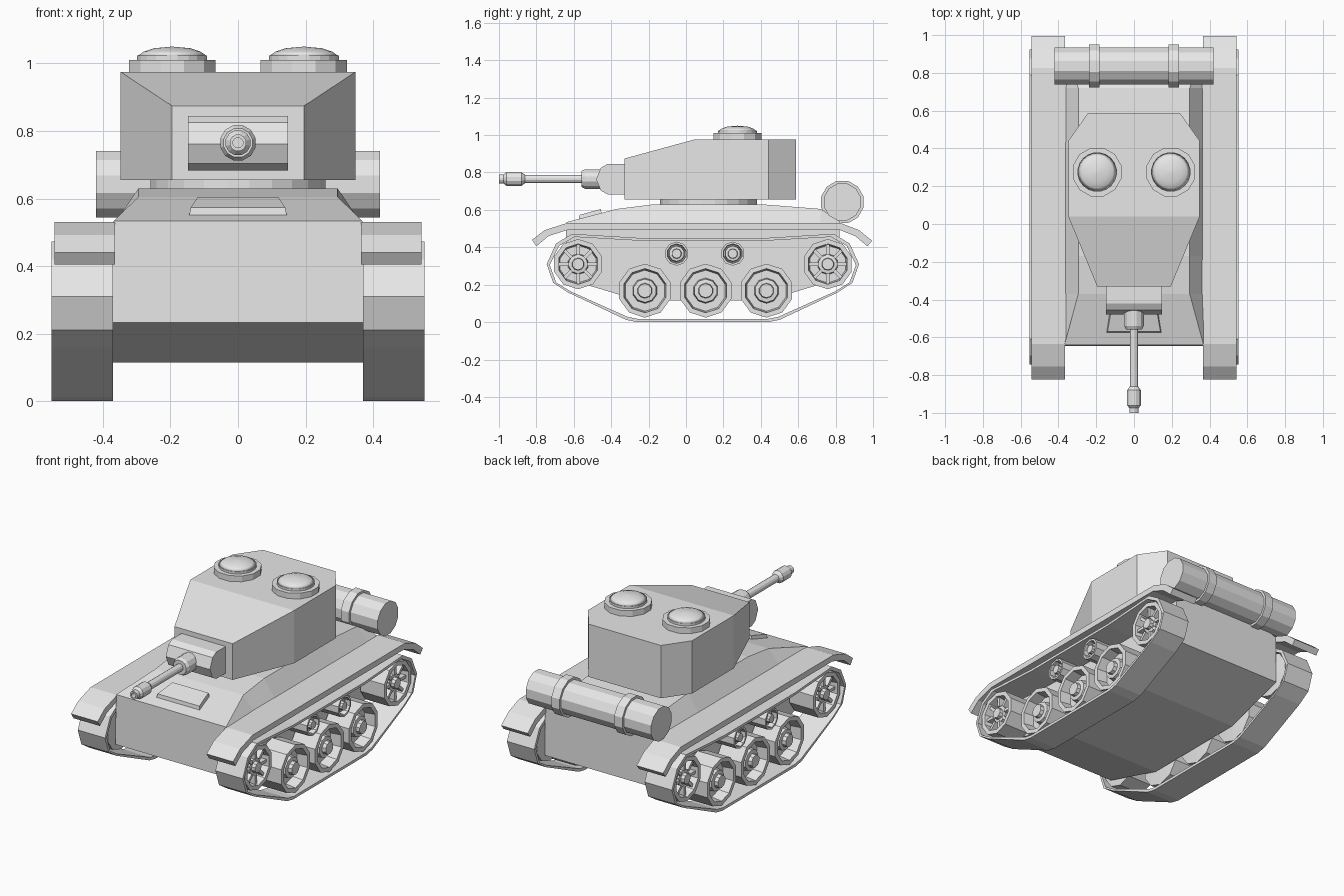
import bpy, bmesh
from math import sin, cos, pi
from mathutils import Matrix, Vector

old = bpy.data.objects.get("Cube")
if old:
    bpy.data.objects.remove(old, do_unlink=True)

# One plain grey for the whole model
grey = bpy.data.materials.new("plain grey")
grey.use_nodes = True
colour = (0.8, 0.8, 0.8, 1)
grey.diffuse_color = colour
grey.node_tree.nodes["Principled BSDF"].inputs["Base Color"].default_value = colour


def finish(name, bm, mirror=False, smooth=False):
    bmesh.ops.remove_doubles(bm, verts=bm.verts, dist=0.0002)
    bmesh.ops.recalc_face_normals(bm, faces=bm.faces)
    mesh = bpy.data.meshes.new(name)
    bm.to_mesh(mesh)
    bm.free()
    mesh.materials.append(grey)
    for p in mesh.polygons:
        p.use_smooth = smooth
    obj = bpy.data.objects.new(name, mesh)
    bpy.context.scene.collection.objects.link(obj)
    if mirror:
        obj.modifiers.new("Mirror", "MIRROR").use_axis[0] = True
    return obj


def loft(bm, rings, closed=False):
    """Skin a list of equal rings; cap both ends unless the list closes on itself."""
    rows = [[bm.verts.new(p) for p in ring] for ring in rings]
    n = len(rows[0])
    pairs = list(zip(rows, rows[1:]))
    if closed:
        pairs.append((rows[-1], rows[0]))
    for a, b in pairs:
        for i in range(n):
            j = (i + 1) % n
            bm.faces.new((a[i], a[j], b[j], b[i]))
    if not closed:
        bm.faces.new(rows[0])
        bm.faces.new(rows[-1])


def side_prism(name, profile, x0, x1, mirror=False):
    """Extrude a (y, z) outline along x."""
    bm = bmesh.new()
    loft(bm, [[(x, y, z) for y, z in profile] for x in (x0, x1)])
    return finish(name, bm, mirror)


def lathe(name, profile, centre, axis, sides, mirror=False, smooth=False):
    """Spin (radius, distance) pairs about an axis through centre."""
    def place(r, d, t):
        u, v = r * cos(t), r * sin(t)
        local = {"x": (d, u, v), "y": (u, d, v), "z": (u, v, d)}[axis]
        return Vector(local) + Vector(centre)
    bm = bmesh.new()
    angles = [(i + 0.5) * 2 * pi / sides for i in range(sides)]
    loft(bm, [[place(max(r, 0.0005), d, t) for t in angles] for r, d in profile])
    return finish(name, bm, mirror, smooth)


# Hull: lower tub and tapered upper deck
side_prism("hull_tub", [(-0.64, 0.53), (-0.645, 0.233), (-0.25, 0.115),
                        (0.43, 0.115), (0.82, 0.233), (0.82, 0.53)], -0.37, 0.37)
deck = [(-0.64, 0.368, 0.534), (-0.37, 0.295, 0.605), (-0.17, 0.295, 0.63),
        (0.4, 0.295, 0.63), (0.72, 0.295, 0.605), (0.82, 0.33, 0.54)]
bm = bmesh.new()
loft(bm, [[(-0.37, y, 0.52), (-w, y, z), (w, y, z), (0.37, y, 0.52)] for y, w, z in deck])
finish("hull_deck", bm)

# Driver hatch lying on the sloped front deck
bm = bmesh.new()
loft(bm, [[(-w, y0, z0 + h), (w, y0, z0 + h), (v, y1, z1 + h), (-v, y1, z1 + h)]
          for w, v, y0, z0, y1, z1, h in
          ((0.147, 0.128, -0.575, 0.55, -0.45, 0.583, -0.01),
           (0.14, 0.12, -0.57, 0.553, -0.455, 0.584, 0.02))])
finish("driver_hatch", bm)

# Fenders with drooping ends
upper = [(-0.823, 0.44), (-0.755, 0.492), (-0.635, 0.53), (0.825, 0.53), (0.925, 0.492), (0.995, 0.435)]
lower = [(0.97, 0.405), (0.905, 0.46), (0.815, 0.495), (-0.625, 0.495), (-0.735, 0.46), (-0.8, 0.405)]
side_prism("fender", upper + lower, 0.365, 0.543, True)

# Tracks: half outline mirrored about the wheelbase middle
MID = 0.09
half = [(0.34, 0.45), (0.7, 0.472), (0.785, 0.42), (0.835, 0.31), (0.8, 0.21),
        (0.72, 0.158), (0.41, 0.012), (0.35, 0)]
outline = half + [(-y, z) for y, z in reversed(half)]
bm = bmesh.new()
loft(bm, [[(x, MID + y * s, 0.235 + (z - 0.235) * t)
           for x, s, t in ((0.37, 1, 1), (0.553, 1, 1), (0.553, 0.98, 0.93), (0.37, 0.98, 0.93))]
          for y, z in outline], closed=True)
finish("track", bm, mirror=True)


# Wheels: dished rims with a raised hub
def wheel(name, y, z, r, rim, hub):
    lathe(name, [(0, 0.37), (r, 0.38), (r, 0.54), (rim, 0.54), (rim * 0.93, 0.475),
                 (hub, 0.475), (hub * 0.92, 0.515), (hub * 0.6, 0.518),
                 (hub * 0.55, 0.54), (0, 0.54)], (0, y, z), "x", 10, True)


for i, y in enumerate((-0.22, 0.105, 0.43)):
    wheel(f"road_wheel_{i + 1}", y, 0.168, 0.144, 0.118, 0.068)
for i, y in enumerate((-0.05, 0.25)):
    wheel(f"return_roller_{i + 1}", y, 0.366, 0.064, 0.052, 0.045)

# Spoked end wheels
for name, y in (("front_sprocket", -0.577), ("rear_idler", 0.758)):
    wheel(name, y, 0.31, 0.134, 0.108, 0.056)
    bm = bmesh.new()
    for k in range(8):
        turn = Matrix.Rotation(k * pi / 4, 4, "X")
        size = Matrix.Diagonal((0.05, 0.018, 0.062, 1))
        bmesh.ops.create_cube(bm, size=1, matrix=Matrix.Translation((0.5, y, 0.31)) @ turn
                              @ Matrix.Translation((0, 0, 0.08)) @ size)
    finish(name + "_spokes", bm, mirror=True)

# Turret: ring and faceted body with a sloping front roof
lathe("turret_ring", [(0, 0.6), (0.262, 0.6), (0.262, 0.66), (0, 0.66)], (0, 0.12, 0), "z", 24)
plan = [(0.195, -0.33), (0.348, 0.04), (0.348, 0.44), (0.243, 0.588)]
plan = plan + [(-x, y) for x, y in reversed(plan)]
bm = bmesh.new()
rows = [[bm.verts.new((x, y, z if z < 0.7 or y > 0 else 0.874)) for x, y in plan]
        for z in (0.655, 0.975)]
bottom, top = rows
for i in range(8):
    j = (i + 1) % 8
    bm.faces.new((bottom[i], bottom[j], top[j], top[i]))
bm.faces.new(bottom)
bm.faces.new((top[0], top[1], top[6], top[7]))
bm.faces.new(top[1:7])
finish("turret_body", bm)

# Twin cupolas with domed lids
spot = (0.195, 0.275, 0)
lathe("cupola_base", [(0, 0.96), (0.133, 0.96), (0.133, 1.01), (0, 1.01)], spot, "z", 12, True)
lathe("cupola_rim", [(0, 1), (0.105, 1), (0.105, 1.023), (0, 1.023)], spot, "z", 20, True)
lathe("cupola_dome", [(0.104, 1.022), (0.085, 1.035), (0.055, 1.045), (0, 1.05)],
      spot, "z", 20, True, True)

# Gun: mantlet, collar, barrel and muzzle
side_prism("gun_mantlet", [(-0.32, 0.683), (-0.42, 0.683), (-0.455, 0.703), (-0.48, 0.762),
                           (-0.455, 0.825), (-0.42, 0.845), (-0.32, 0.845)], -0.148, 0.148)
bore = (0, 0, 0.765)
lathe("gun_collar", [(0, -0.42), (0.054, -0.42), (0.054, -0.54), (0.044, -0.558), (0, -0.558)],
      bore, "y", 12)
lathe("gun_barrel", [(0, -0.5), (0.023, -0.5), (0.023, -0.9), (0, -0.9)], bore, "y", 12)
lathe("gun_muzzle", [(0.023, -0.86), (0.038, -0.88), (0.038, -0.96), (0.025, -0.975),
                     (0.025, -1), (0.015, -1), (0.015, -0.96), (0, -0.96)], bore, "y", 12)

# Rear fuel drum with two straps
drum = (0, 0.836, 0.642)
lathe("fuel_drum", [(0, -0.42), (0.102, -0.42), (0.102, 0.42), (0, 0.42)], drum, "x", 12)
lathe("drum_strap", [(0.09, 0.183), (0.117, 0.183), (0.117, 0.238), (0.09, 0.238)],
      drum, "x", 12, True)
